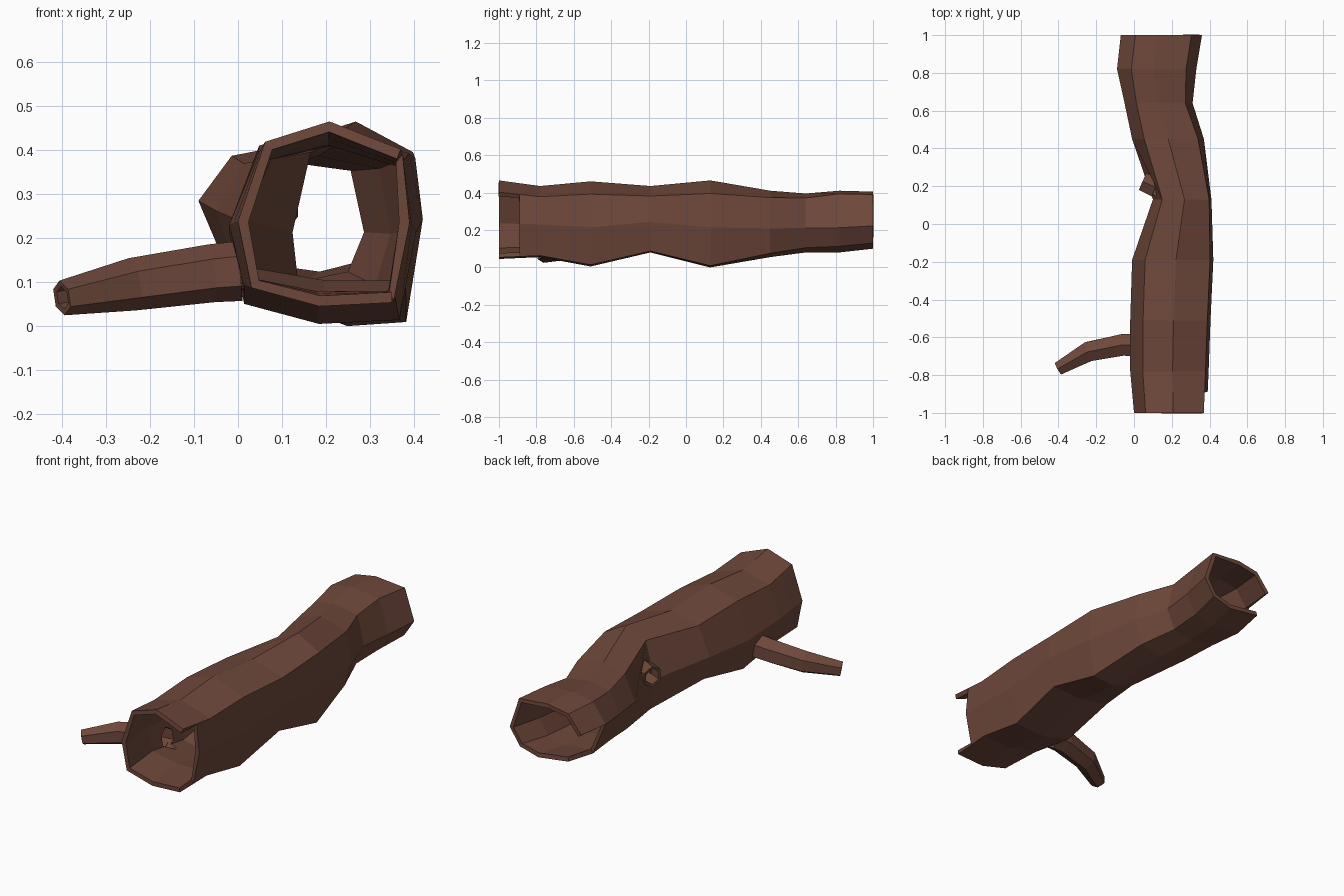
import bpy, bmesh
from mathutils import Vector

if "Cube" in bpy.data.objects:
    bpy.data.objects.remove(bpy.data.objects["Cube"])

bark = bpy.data.materials.new("brown bark")
bark.diffuse_color = (0.156, 0.064, 0.043, 1)
bark.use_nodes = True
bark.node_tree.nodes["Principled BSDF"].inputs["Base Color"].default_value = bark.diffuse_color


def make_tube(name, rings, wall, gaps=(), caps=False):
    """Skin a list of rings; gaps are (segment, side) faces left out."""
    bm = bmesh.new()
    loops = [[bm.verts.new(p) for p in r] for r in rings]
    n = len(loops[0])
    for s, (a, b) in enumerate(zip(loops, loops[1:])):
        for k in range(n):
            if (s, k) not in gaps:
                j = (k + 1) % n
                bm.faces.new((a[k], a[j], b[j], b[k]))
    if caps:
        bm.faces.new(loops[0])
        bm.faces.new(loops[-1])
    bmesh.ops.recalc_face_normals(bm, faces=bm.faces)
    mesh = bpy.data.meshes.new(name)
    bm.to_mesh(mesh)
    bm.free()
    mesh.materials.append(bark)
    ob = bpy.data.objects.new(name, mesh)
    bpy.context.collection.objects.link(ob)
    if wall:
        mod = ob.modifiers.new("wall", 'SOLIDIFY')
        mod.thickness = wall
        mod.offset = -1
    return ob


def limb_rings(path, sides=6, scale=1.0):
    """Rings square to a path of (x, y, z, radius)."""
    import math
    pts = [Vector(p[:3]) for p in path]
    out = []
    for i, p in enumerate(pts):
        d = (pts[min(i + 1, len(pts) - 1)] - pts[max(i - 1, 0)]).normalized()
        u = d.cross(Vector((0, 0, 1))).normalized()
        v = u.cross(d)
        r = path[i][3] * scale
        out.append([p + r * (math.cos(a) * u + math.sin(a) * v)
                    for a in (math.tau * (k + 0.5) / sides for k in range(sides))])
    return out


# Eight-sided section at the front and the back, as fractions of width and height
# order: top, upper right, right, lower right, bottom, lower left, left, upper left
front = [(.54, 1), (.96, .85), (1, .46), (.91, .02), (.48, 0), (.08, .1), (0, .46), (.16, .89)]
back = [(.46, 1), (.87, .95), (1, .4), (.86, .1), (.6, 0), (.18, .08), (0, .62), (.18, .93)]

# y, left x, right x, top z, bottom z
stations = [
    (-1.00, 0.00, .385, .465, .045),
    (-0.89, -.01, .39, .45, .05),
    (-0.78, -.02, .395, .435, .055),
    (-0.51, -.02, .405, .46, .005),
    (-0.19, -.01, .42, .435, .08),
    (0.13, .10, .41, .465, .0),
    (0.45, -.01, .37, .41, .055),
    (0.64, -.05, .31, .395, .08),
    (0.82, -.09, .33, .41, .08),
    (1.00, -.07, .36, .405, .10),
]
rings = []
for y, xl, xr, zt, zb in stations:
    t = min(max((y - .13) / .69, 0), 1)
    rings.append([(xl + (xr - xl) * (f[0] + (b[0] - f[0]) * t), y,
                   zb + (zt - zb) * (f[1] + (b[1] - f[1]) * t))
                  for f, b in zip(front, back)])

# Hollow trunk, broken away at the front right and the back lower left
trunk = make_tube("trunk", rings, .024, gaps={(0, 1), (0, 2), (8, 5)})

# Side branch and short knot stub, both hollow and opening into the trunk
limbs = {
    "branch": [(.005, -.64, .125, .068), (-.06, -.64, .12, .066),
               (-.24, -.675, .095, .06), (-.40, -.765, .064, .04)],
    "knot_stub": [(.115, .195, .28, .062), (.045, .225, .28, .056)],
}
for name, path in limbs.items():
    make_tube(name, limb_rings(path), .014)
    a, b = Vector(path[0][:3]), Vector(path[1][:3])
    d = (b - a).normalized() * .07
    r = path[0][3] - .014
    cutter = make_tube(name + "_cutter", limb_rings([(*(a - d), r), (*(a + d), r)]), 0, caps=True)
    cutter.hide_render = True
    cutter.hide_viewport = True
    cut = trunk.modifiers.new(name + " hole", 'BOOLEAN')
    cut.operation = 'DIFFERENCE'
    cut.solver = 'EXACT'
    cut.object = cutter
